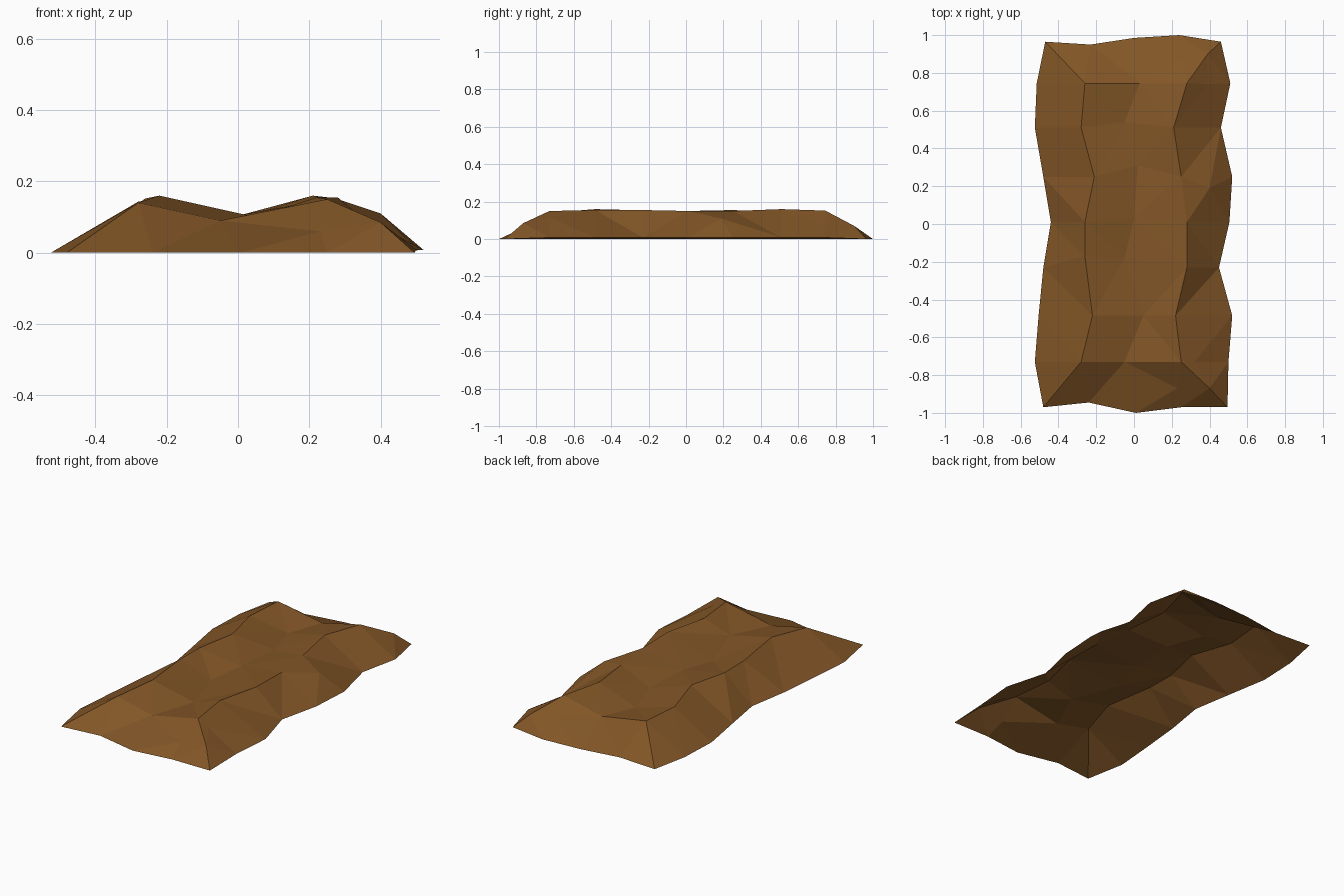
import bpy, bmesh
from mathutils import Vector

if "Cube" in bpy.data.objects:
    bpy.data.objects.remove(bpy.data.objects["Cube"])

# Rows run front to back; each contour line runs along the length of the mound
rows = [-0.97, -0.73, -0.485, -0.23, 0.01, 0.25, 0.51, 0.745, 0.965]
lines = [
    # left foot, left ridge, valley, right ridge, right foot (x per row)
    [-0.48, -0.525, -0.505, -0.48, -0.44, -0.48, -0.525, -0.515, -0.47],
    [-0.24, -0.28, -0.22, -0.26, -0.26, -0.21, -0.28, -0.26, -0.23],
    [0.01, -0.05, 0.05, -0.05, 0.0, 0.02, -0.05, 0.03, 0.0],
    [0.25, 0.25, 0.22, 0.28, 0.28, 0.25, 0.21, 0.28, 0.24],
    [0.495, 0.50, 0.52, 0.45, 0.505, 0.52, 0.46, 0.51, 0.46],
]
heights = [
    [0] * 9,
    [0, 0.14, 0.16, 0.152, 0.15, 0.155, 0.143, 0.145, 0],
    [0, 0.09, 0.10, 0.09, 0.105, 0.10, 0.09, 0.095, 0],
    [0, 0.15, 0.155, 0.155, 0.15, 0.15, 0.16, 0.152, 0],
    [0] + [0.008] * 7 + [0],
]
# Points (line, row) that stray from their row
shift = {(1, 0): 0.025, (2, 0): -0.03, (1, 8): -0.015, (2, 8): 0.02,
         (3, 8): 0.035, (2, 3): 0.05, (2, 4): 0.02, (2, 5): 0.06,
         (2, 6): 0.03, (1, 3): 0.06}

bm = bmesh.new()
v = [[bm.verts.new((lines[i][j], rows[j] + shift.get((i, j), 0), heights[i][j]))
      for j in range(9)] for i in range(5)]
for i in range(4):
    for j in range(8):
        bm.faces.new((v[i][j], v[i + 1][j], v[i + 1][j + 1], v[i][j + 1]))

# Crease each corner from the ridge end down to the foot
for a, b in (((1, 1), (0, 0)), ((1, 7), (0, 8)), ((3, 1), (4, 0)), ((3, 7), (4, 8))):
    bmesh.ops.connect_verts(bm, verts=[v[a[0]][a[1]], v[b[0]][b[1]]])


# Rough lumps on the right-hand slope
def lump(a, b, co):
    va, vb = v[a[0]][a[1]], v[b[0]][b[1]]
    edge = bm.edges.get((va, vb))
    _, new = bmesh.utils.edge_split(edge, va, 0.5)
    new.co = Vector(co)
    return new


def corner(j, end, ridge, diagonal, foot):
    r = lump((3, j), (4, j), ridge)
    d = lump((3, j), (4, end), diagonal)
    f = lump((3, j), (3, end), foot)
    bmesh.ops.connect_verts(bm, verts=[r, d])
    bmesh.ops.connect_verts(bm, verts=[d, f])


corner(1, 0, (0.32, -0.73, 0.115), (0.40, -0.87, 0.085), (0.23, -0.87, 0.06))
corner(7, 8, (0.39, 0.74, 0.08), (0.39, 0.90, 0.07), (0.26, 0.87, 0.075))
lump((3, 5), (4, 5), (0.40, 0.19, 0.11))

bmesh.ops.triangulate(bm, faces=bm.faces[:], quad_method='BEAUTY', ngon_method='BEAUTY')
bmesh.ops.recalc_face_normals(bm, faces=bm.faces[:])
if sum(f.normal.z for f in bm.faces) < 0:
    bmesh.ops.reverse_faces(bm, faces=bm.faces[:])

# Open-bottomed dirt mound
mesh = bpy.data.meshes.new("dirt_mound")
bm.to_mesh(mesh)
bm.free()
mat = bpy.data.materials.new("soil_brown")
mat.diffuse_color = (0.225, 0.093, 0.02, 1)
mat.use_nodes = True
mat.node_tree.nodes["Principled BSDF"].inputs["Base Color"].default_value = mat.diffuse_color
mesh.materials.append(mat)
bpy.context.collection.objects.link(bpy.data.objects.new("dirt_mound", mesh))
